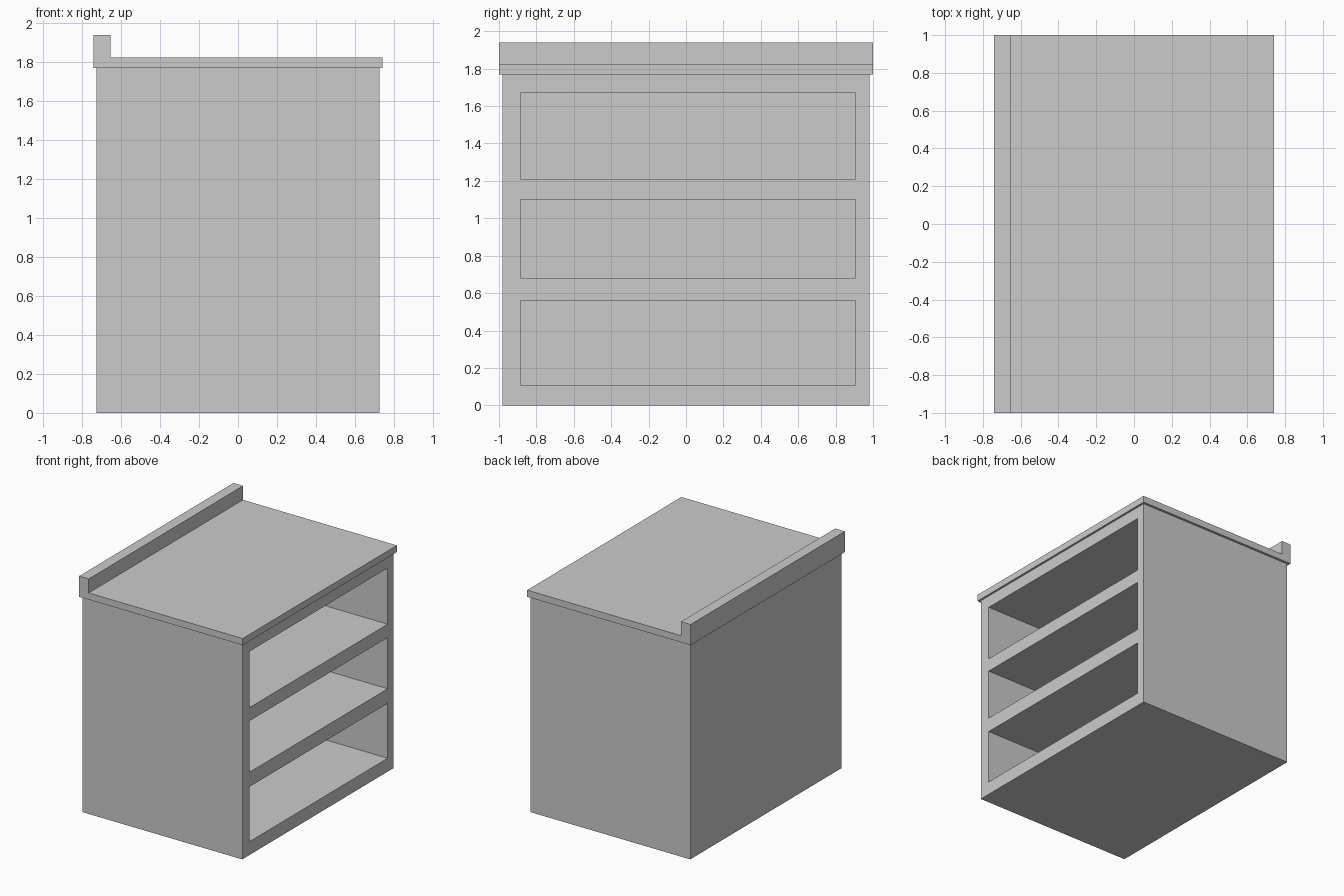
import bpy, bmesh
from mathutils import Matrix, Vector

if "Cube" in bpy.data.objects:
    bpy.data.objects.remove(bpy.data.objects["Cube"])


def boxes(name, bounds):
    """One object made of axis-aligned boxes given as (min, max) corners."""
    bm = bmesh.new()
    for lo, hi in bounds:
        lo, hi = Vector(lo), Vector(hi)
        m = Matrix.Translation((lo + hi) / 2) @ Matrix.Diagonal((*(hi - lo), 1))
        bmesh.ops.create_cube(bm, size=1, matrix=m)
    return finish(name, bm)


def finish(name, bm):
    bmesh.ops.recalc_face_normals(bm, faces=bm.faces)
    mesh = bpy.data.meshes.new(name)
    bm.to_mesh(mesh)
    bm.free()
    obj = bpy.data.objects.new(name, mesh)
    bpy.context.collection.objects.link(obj)
    return obj


# Cabinet body
body = boxes("cabinet_body", [((-0.725, -0.98, 0), (0.725, 0.98, 1.77))])

# Three open compartments cut into the +x side
levels = [(0.11, 0.56), (0.68, 1.10), (1.21, 1.67)]
cutter = boxes("compartment_cutter",
               [((-0.64, -0.885, z0), (0.80, 0.905, z1)) for z0, z1 in levels])
cutter.hide_render = True
mod = body.modifiers.new("compartments", "BOOLEAN")
mod.operation = "DIFFERENCE"
mod.solver = "EXACT"
mod.object = cutter
bpy.context.view_layer.objects.active = body
bpy.ops.object.modifier_apply(modifier=mod.name)
bpy.data.objects.remove(cutter)

# Countertop with upstand: L-shaped profile extruded along y
profile = [(-0.742, 1.77), (0.742, 1.77), (0.742, 1.825),
           (-0.655, 1.825), (-0.655, 1.94), (-0.742, 1.94)]
bm = bmesh.new()
face = bm.faces.new([bm.verts.new((x, -1, z)) for x, z in profile])
side = bmesh.ops.extrude_face_region(bm, geom=[face], use_keep_orig=True)
bmesh.ops.translate(bm, vec=(0, 2, 0),
                    verts=[v for v in side["geom"] if isinstance(v, bmesh.types.BMVert)])
finish("countertop", bm)
